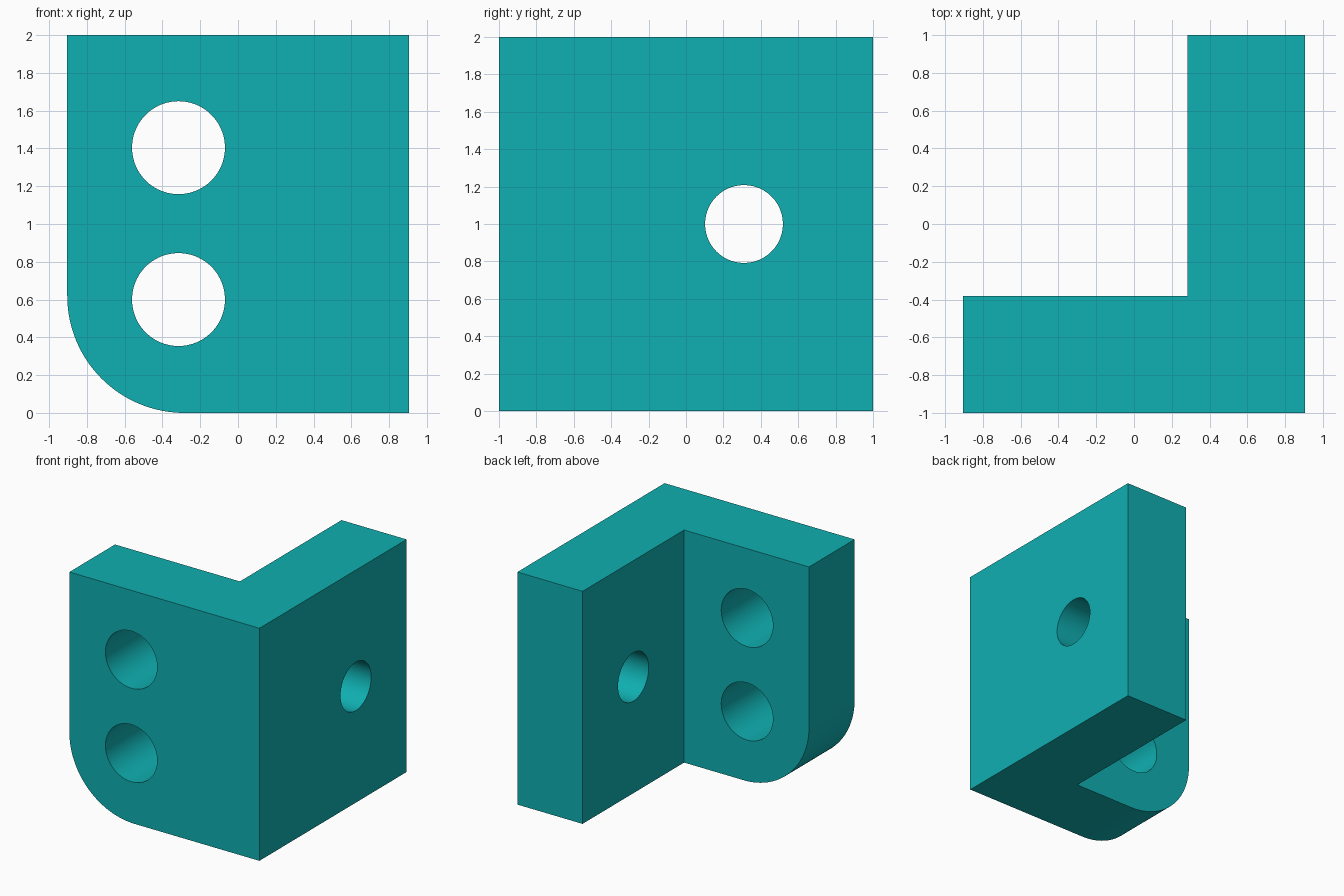
import bpy, bmesh, math
from mathutils import Vector

if "Cube" in bpy.data.objects:
    bpy.data.objects.remove(bpy.data.objects["Cube"])

HALF_W = 0.904       # half of the bracket's width
THICK = 0.62         # thickness of both plates
R_CORNER = 0.62      # rounded lower corner of the front plate

teal = bpy.data.materials.new("teal")
teal.diffuse_color = (0.005, 0.43, 0.44, 1)
teal.use_nodes = True
teal.node_tree.nodes["Principled BSDF"].inputs["Base Color"].default_value = teal.diffuse_color


def prism(name, points, direction):
    """Extrude a closed outline along a direction."""
    bm = bmesh.new()
    face = bm.faces.new([bm.verts.new(p) for p in points])
    ext = bmesh.ops.extrude_face_region(bm, geom=[face])
    verts = [v for v in ext["geom"] if isinstance(v, bmesh.types.BMVert)]
    bmesh.ops.translate(bm, verts=verts, vec=Vector(direction))
    bmesh.ops.recalc_face_normals(bm, faces=bm.faces)
    mesh = bpy.data.meshes.new(name)
    bm.to_mesh(mesh)
    bm.free()
    mesh.materials.append(teal)
    obj = bpy.data.objects.new(name, mesh)
    bpy.context.collection.objects.link(obj)
    return obj


def drill(name, center, radius, axis):
    """Round hole cutter along x or y."""
    rot = (math.pi / 2, 0, 0) if axis == "y" else (0, math.pi / 2, 0)
    bpy.ops.mesh.primitive_cylinder_add(vertices=96, radius=radius, depth=1.0,
                                        location=center, rotation=rot)
    obj = bpy.context.object
    obj.name = name
    obj.data.materials.append(teal)
    return obj


# L-shaped bracket body
inner_x, inner_y = HALF_W - THICK, -1 + THICK
outline = [(-HALF_W, -1), (HALF_W, -1), (HALF_W, 1),
           (inner_x, 1), (inner_x, inner_y), (-HALF_W, inner_y)]
bracket = prism("angle_bracket", [(x, y, 0) for x, y in outline], (0, 0, 2))

# Waste piece outside the rounded lower corner
cx, cz = -HALF_W + R_CORNER, R_CORNER
steps = 32
arc = []
for i in range(steps + 1):
    a = math.pi + i / steps * math.pi / 2
    arc.append((cx + R_CORNER * math.cos(a), -1.2, cz + R_CORNER * math.sin(a)))
lo_x, lo_z = -HALF_W - 0.2, -0.2
waste = [(lo_x, -1.2, lo_z), (lo_x, -1.2, cz)] + arc + [(cx, -1.2, lo_z)]

# Corner cutter, two front holes and one side hole
cutters = [
    prism("corner_cutter", waste, (0, 1.2, 0)),
    drill("lower_hole_cutter", (-0.315, -0.69, 0.6), 0.246, "y"),
    drill("upper_hole_cutter", (-0.315, -0.69, 1.404), 0.246, "y"),
    drill("side_hole_cutter", (0.594, 0.31, 1.0), 0.208, "x"),
]

bpy.ops.object.select_all(action="DESELECT")
bpy.context.view_layer.objects.active = bracket
bracket.select_set(True)
for cutter in cutters:
    mod = bracket.modifiers.new(cutter.name, "BOOLEAN")
    mod.operation = "DIFFERENCE"
    mod.solver = "EXACT"
    mod.object = cutter
    bpy.ops.object.modifier_apply(modifier=mod.name)
for cutter in cutters:
    bpy.data.objects.remove(cutter, do_unlink=True)

bpy.ops.object.shade_smooth_by_angle(angle=math.radians(30))
